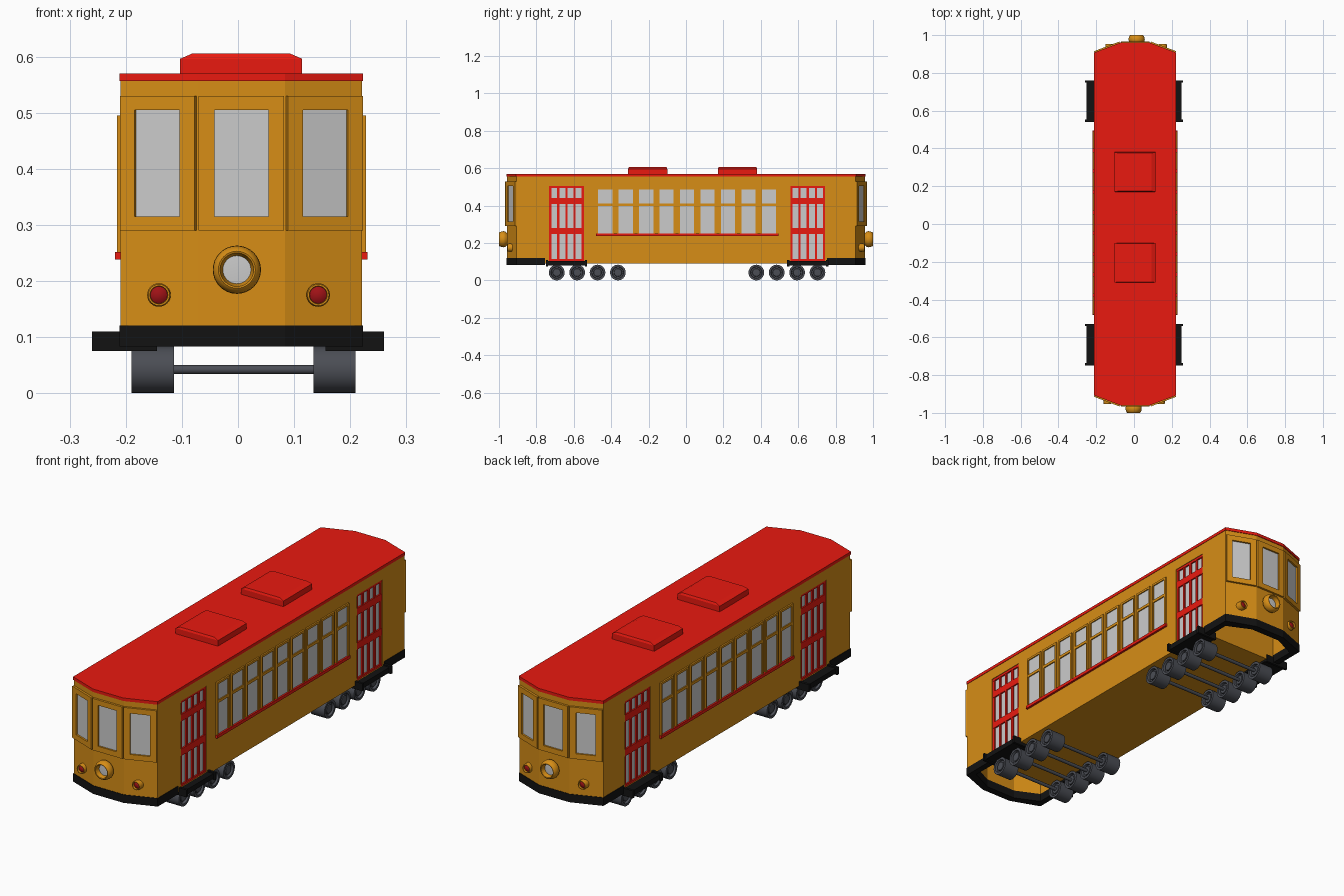
import bpy, bmesh
from math import pi, atan2
from mathutils import Matrix, Vector

if "Cube" in bpy.data.objects:
    bpy.data.objects.remove(bpy.data.objects["Cube"])

SHIFT = Vector((0.006, 0, 0))
DY = 0.006                     # small lengthwise offset of doors, windows, wheels


def material(name, rgb):
    m = bpy.data.materials.new(name)
    m.diffuse_color = (*rgb, 1)
    m.use_nodes = True
    m.node_tree.nodes["Principled BSDF"].inputs["Base Color"].default_value = m.diffuse_color
    return m


ORANGE = material("orange", (0.68, 0.27, 0.008))
RED = material("red", (0.82, 0.010, 0.005))
BLACK = material("black", (0.006, 0.006, 0.006))
STEEL = material("steel", (0.07, 0.075, 0.09))
DARKRED = material("dark_red", (0.35, 0.006, 0.008))


def finish(name, bm, mat=None, M=None, smooth=False):
    if M is not None:
        bm.transform(M)
    bmesh.ops.recalc_face_normals(bm, faces=bm.faces)
    me = bpy.data.meshes.new(name)
    bm.to_mesh(me)
    bm.free()
    ob = bpy.data.objects.new(name, me)
    bpy.context.collection.objects.link(ob)
    ob.location = SHIFT
    if mat:
        me.materials.append(mat)
    if smooth:
        bpy.ops.object.select_all(action='DESELECT')
        ob.select_set(True)
        bpy.context.view_layer.objects.active = ob
        bpy.ops.object.shade_smooth_by_angle(angle=0.6)
    return ob


def add_box(bm, x0, x1, y0, y1, z0, z1):
    M = Matrix.Translation(((x0 + x1) / 2, (y0 + y1) / 2, (z0 + z1) / 2))
    bmesh.ops.create_cube(bm, size=1, matrix=M @ Matrix.Diagonal((abs(x1 - x0), y1 - y0, z1 - z0, 1)))


def boxes(name, parts, mat=None, M=None):
    bm = bmesh.new()
    for p in parts:
        add_box(bm, *p)
    return finish(name, bm, mat, M)


def add_prism(bm, pts, z0, z1):
    f = bm.faces.new([bm.verts.new((x, y, z0)) for x, y in pts])
    r = bmesh.ops.extrude_face_region(bm, geom=[f])
    top = [v for v in r["geom"] if isinstance(v, bmesh.types.BMVert)]
    bmesh.ops.translate(bm, verts=top, vec=(0, 0, z1 - z0))
    if f not in bm.faces[:]:
        return
    # keep the base closed
    f.normal_update()


def prism(name, pts, z0, z1, mat=None, M=None):
    bm = bmesh.new()
    add_prism(bm, pts, z0, z1)
    return finish(name, bm, mat, M)


def lathe(name, profile, M, mat=None, steps=24):
    # profile of (radius, distance) turned about local z
    bm = bmesh.new()
    vs = [bm.verts.new((r, 0, d)) for r, d in profile]
    es = [bm.edges.new(p) for p in zip(vs, vs[1:])]
    bmesh.ops.spin(bm, geom=vs + es, cent=(0, 0, 0), axis=(0, 0, 1), angle=2 * pi, steps=steps)
    bmesh.ops.remove_doubles(bm, verts=bm.verts, dist=1e-5)
    return finish(name, bm, mat, M, smooth=True)


def nose(w, inset=0.0):
    # faceted front end, left to right
    return [(-w, -0.905 + inset), (-0.078, -0.957 + inset), (0.078, -0.957 + inset), (w, -0.905 + inset)]


def full_plan(w):
    n = nose(w)
    return n + [(-x, -y) for x, y in n]


TURN = {"front": Matrix.Identity(4), "rear": Matrix.Rotation(pi, 4, 'Z')}
SIDES = {"right": 1, "left": -1}
DOORS = (-0.645 + DY, 0.645 + DY)

# body with door pockets and hollow undersides at the ends
body = prism("body", full_plan(0.215), 0.09, 0.558, ORANGE)
bm = bmesh.new()
for s in SIDES.values():
    for y in DOORS:
        add_box(bm, s * 0.202, s * 0.24, y - 0.093, y + 0.093, 0.105, 0.505)
well = nose(0.19, 0.03) + [(0.19, -0.755), (-0.19, -0.755)]
add_prism(bm, well, 0.05, 0.42)
add_prism(bm, [(-x, -y) for x, y in well], 0.05, 0.42)
cutter = finish("body_cutter", bm)
cutter.hide_render = True
mod = body.modifiers.new("cut", 'BOOLEAN')
mod.operation, mod.object, mod.solver = 'DIFFERENCE', cutter, 'EXACT'
bpy.context.view_layer.objects.active = body
bpy.ops.object.modifier_apply(modifier="cut")
bpy.data.objects.remove(cutter)

# roof and hatches
prism("roof", [(x, y * 1.003) for x, y in full_plan(0.217)], 0.556, 0.57, RED)
for i, y in enumerate((-0.205, 0.275)):
    bm = bmesh.new()
    add_box(bm, -0.109, 0.108, y - 0.105, y + 0.105, 0.565, 0.596)
    top = [f for f in bm.faces if f.calc_center_median().z > 0.59][0]
    g = bmesh.ops.extrude_face_region(bm, geom=[top])["geom"]
    for v in g:
        if isinstance(v, bmesh.types.BMVert):
            v.co = (v.co.x * 0.81, y + (v.co.y - y) * 0.96, 0.605)
    bmesh.ops.delete(bm, geom=[top], context='FACES_ONLY')
    finish(f"roof_hatch_{i}", bm, RED)

# end windows, bumpers and lamps
for end, R in TURN.items():
    n = nose(0.215)
    for i, (p, q) in enumerate(zip(n, n[1:])):
        d = Vector(q) - Vector(p)
        mid = (Vector(p) + Vector(q)) / 2
        M = R @ Matrix.Translation((mid.x, mid.y, 0)) @ Matrix.Rotation(atan2(d.y, d.x), 4, 'Z')
        w, g = d.length / 2 - 0.002, (0.048 if i == 1 else 0.043)
        boxes(f"{end}_window_frame_{i}", [
            (-w, -g, -0.010, 0.004, 0.29, 0.53), (g, w, -0.010, 0.004, 0.29, 0.53),
            (-g, g, -0.010, 0.004, 0.29, 0.315), (-g, g, -0.010, 0.004, 0.505, 0.53)], ORANGE, M)
        boxes(f"{end}_window_glass_{i}", [(-g, g, -0.002, 0.003, 0.315, 0.505)], None, M)
    outer = [(-0.217, -0.755)] + nose(0.217, -0.002) + [(0.217, -0.755)]
    inner = [(-0.188, -0.755)] + nose(0.188, 0.032) + [(0.188, -0.755)]
    prism(f"{end}_bumper", outer + inner[::-1], 0.083, 0.121, BLACK, R)

    def out(x, y, z):
        return R @ Matrix.Translation((x, y, z)) @ Matrix.Rotation(pi / 2, 4, 'X')
    lathe(f"{end}_headlight", [(0.030, -0.002), (0.041, 0.010), (0.043, 0.018), (0.042, 0.028),
                               (0.037, 0.040), (0.033, 0.043), (0.030, 0.042), (0.025, 0.022)],
          out(-0.008, -0.957, 0.22), ORANGE, 32)
    lathe(f"{end}_headlight_lens", [(0, 0.024), (0.027, 0.022)], out(-0.008, -0.957, 0.22), None, 32)
    for side, s in SIDES.items():
        M = out(s * 0.142 - 0.005, -0.932, 0.175)
        lathe(f"{end}_{side}_lamp", [(0.021, -0.015), (0.021, 0.016), (0.019, 0.022),
                                     (0.016, 0.022), (0.015, 0.010)], M, ORANGE)
        lathe(f"{end}_{side}_lamp_lens", [(0, 0.018), (0.010, 0.016), (0.0155, 0.012)], M, DARKRED)

# side windows, sills, doors and steps
for side, s in SIDES.items():
    frames, panes = [], []
    for i in range(9):
        y = (i - 4) * 0.1095 + DY
        a, b = s * 0.213, s * 0.222
        frames += [(a, b, y - 0.047, y - 0.038, 0.25, 0.495), (a, b, y + 0.038, y + 0.047, 0.25, 0.495),
                   (a, b, y - 0.038, y + 0.038, 0.485, 0.495), (a, b, y - 0.038, y + 0.038, 0.398, 0.411)]
        panes.append((s * 0.213, s * 0.217, y - 0.038, y + 0.038, 0.25, 0.485))
    boxes(f"{side}_window_frames", frames, ORANGE)
    boxes(f"{side}_window_panes", panes)
    boxes(f"{side}_window_sill", [(s * 0.213, s * 0.225, -0.488 + DY, 0.488 + DY, 0.238, 0.252)], RED)
    for name, y in zip(("front", "rear"), DOORS):
        a, b = s * 0.201, s * 0.211
        bars = [(a, b, y + k * 0.0435 - 0.006, y + k * 0.0435 + 0.006, 0.105, 0.505) for k in range(-2, 3)]
        bars += [(a, s * 0.212, y - 0.092, y + 0.092, z0, z1) for z0, z1 in
                 ((0.105, 0.115), (0.248, 0.28), (0.408, 0.44), (0.494, 0.505))]
        boxes(f"{side}_{name}_door", bars, RED)
        boxes(f"{side}_{name}_door_glass", [(a, s * 0.205, y - 0.09, y + 0.09, 0.106, 0.504)])
        edge = 0.254 if s > 0 else 0.266
        boxes(f"{side}_{name}_step", [
            (s * 0.15, s * (edge - 0.008), y - 0.10, y + 0.10, 0.08, 0.104),
            (s * 0.15, s * edge, y - 0.11, y - 0.098, 0.075, 0.11),
            (s * 0.15, s * edge, y + 0.098, y + 0.11, 0.075, 0.11)], BLACK)

# wheels and axles
wheel = [(0, -0.035), (0.020, -0.034), (0.022, -0.026), (0.029, -0.026), (0.031, -0.0375), (0.042, -0.0375)]
wheel += [(r, -d) for r, d in reversed(wheel)]
for i, y in enumerate((-0.697, -0.588, -0.479, -0.370, 0.370, 0.479, 0.588, 0.697)):
    def across(x):
        return Matrix.Translation((x, y + DY, 0.042)) @ Matrix.Rotation(pi / 2, 4, 'Y')
    for side, s in SIDES.items():
        lathe(f"{side}_wheel_{i}", wheel, across(s * 0.162 + 0.004), STEEL)
    lathe(f"axle_{i}", [(0.008, -0.14), (0.008, 0.14)], across(0.004), STEEL, 12)
